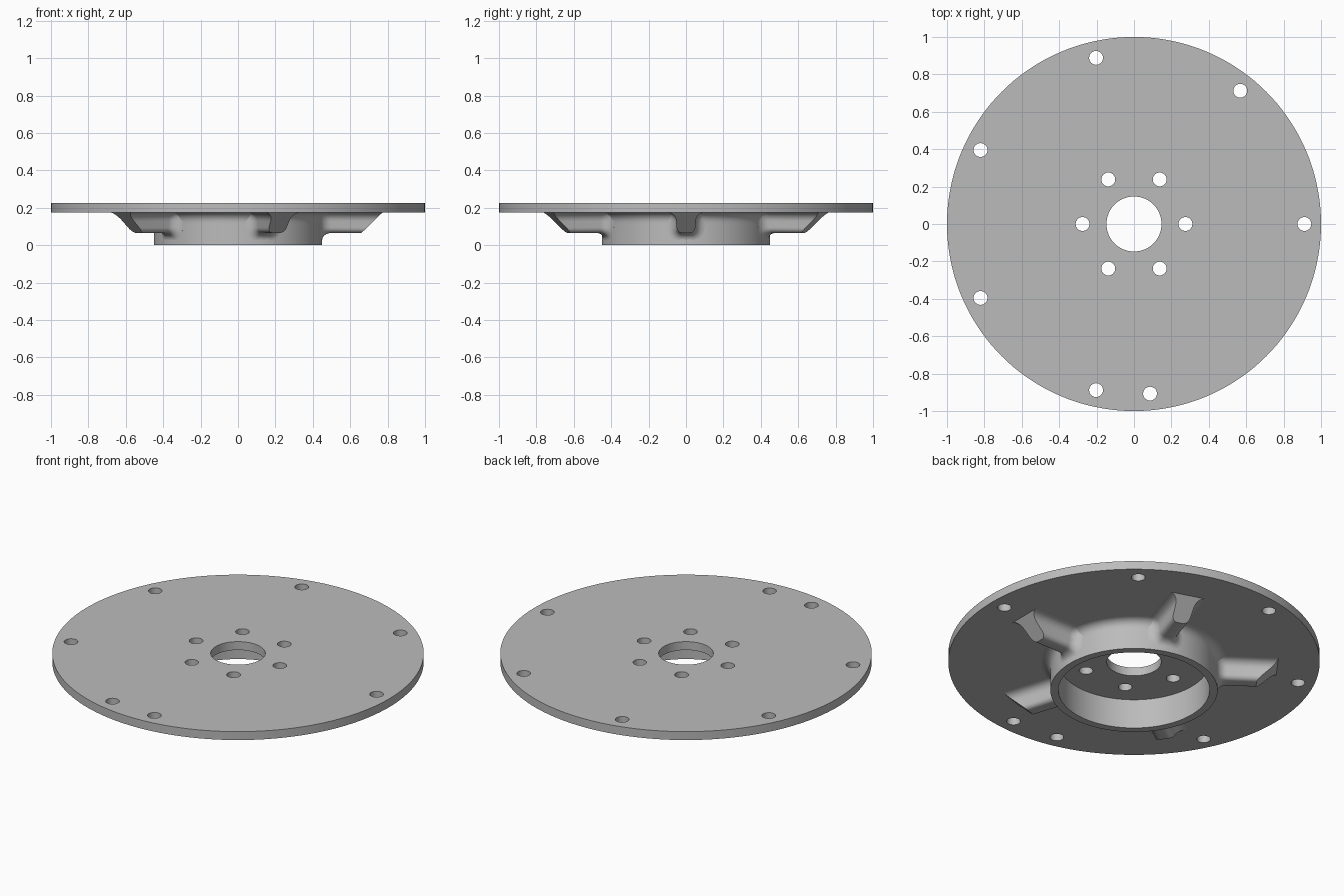
import bpy, bmesh, math
from math import cos, sin, pi, sqrt, radians

default = bpy.data.objects.get("Cube")
if default:
    bpy.data.objects.remove(default, do_unlink=True)

RING_R, RING_INNER = 0.45, 0.407
DISC_LOW, DISC_TOP = 0.175, 0.225
FILLET = 0.05
RIB_LOW = 0.065

metal = bpy.data.materials.new("plain grey metal")
metal.use_nodes = True
metal.diffuse_color = (0.5, 0.5, 0.5, 1)
metal.node_tree.nodes["Principled BSDF"].inputs["Base Color"].default_value = (0.5, 0.5, 0.5, 1)


def make_object(name, bm):
    bmesh.ops.recalc_face_normals(bm, faces=bm.faces[:])
    mesh = bpy.data.meshes.new(name)
    bm.to_mesh(mesh)
    bm.free()
    mesh.materials.append(metal)
    obj = bpy.data.objects.new(name, mesh)
    bpy.context.collection.objects.link(obj)
    return obj


def select_only(obj):
    bpy.ops.object.select_all(action='DESELECT')
    obj.select_set(True)
    bpy.context.view_layer.objects.active = obj


def bridge(bm, rows, closed_rows, closed_columns):
    """Quads between successive rows of vertices."""
    n, m = len(rows), len(rows[0])
    for i in range(n if closed_rows else n - 1):
        a, b = rows[i], rows[(i + 1) % n]
        for j in range(m if closed_columns else m - 1):
            k = (j + 1) % m
            bm.faces.new((a[j], a[k], b[k], b[j]))


def arc(cx, cz, r, start, end, steps):
    angles = [radians(start + (end - start) * i / steps) for i in range(steps + 1)]
    return [(cx + r * cos(a), cz + r * sin(a)) for a in angles]


# Disc and hub ring, turned from one profile with a fillet between them
profile = [(0.147, DISC_TOP), (0.147, DISC_LOW), (RING_INNER, DISC_LOW),
           (RING_INNER, 0), (RING_R, 0), (RING_R, 0.11)]
profile += arc(RING_R + FILLET, DISC_LOW - FILLET, FILLET, 180, 90, 6)
profile += [(RING_R + FILLET + 0.005, DISC_LOW), (1, DISC_LOW), (1, DISC_TOP)]
bm = bmesh.new()
SIDES = 144
turned = [[bm.verts.new((r * cos(2 * pi * i / SIDES), r * sin(2 * pi * i / SIDES), z))
           for r, z in profile] for i in range(SIDES)]
bridge(bm, turned, True, True)
flange = make_object("flange_disc_and_hub", bm)

# Bolt holes: six around the hub, seven near the rim with one out of step
holes = [(0.275, 60 * i) for i in range(6)]
holes += [(0.911, 360 / 7 * i) for i in range(6)] + [(0.911, 275.4)]
bm = bmesh.new()
for r, angle in holes:
    new = bmesh.ops.create_cone(bm, cap_ends=True, segments=32, radius1=0.037,
                                radius2=0.037, depth=0.15)["verts"]
    a = radians(angle)
    bmesh.ops.translate(bm, verts=new, vec=(r * cos(a), r * sin(a), 0.2))
cutter = make_object("bolt_hole_cutter", bm)
cutter.hide_render = True
select_only(flange)
cut = flange.modifiers.new("bolt_holes", 'BOOLEAN')
cut.operation, cut.solver, cut.object = 'DIFFERENCE', 'EXACT', cutter
bpy.ops.object.modifier_apply(modifier=cut.name)
bpy.data.objects.remove(cutter, do_unlink=True)

# Rib cross-section: rounded foot, upright side, flare into the disc
half = [(0, RIB_LOW)] + arc(0.02, RIB_LOW + 0.03, 0.03, -90, 0, 5)
half += arc(0.1, DISC_LOW - 0.048, 0.048, 180, 90, 6) + [(0.1, DISC_LOW + 0.004)]
section = [(-y, z) for y, z in reversed(half[1:])] + half


def make_rib(name, angle):
    bm = bmesh.new()
    rows = []
    distances = [-0.012] + [FILLET * (1 - cos(pi / 2 * i / 7)) for i in range(8)] + [None]
    for d in distances:
        row = []
        for y, z in section:
            if d is None:
                # sloping outer end
                x = 0.66 + (z - RIB_LOW) * 1.03
            else:
                # blend into the hub ring
                t = FILLET - max(d, 0)
                grow = FILLET - sqrt(max(FILLET ** 2 - t ** 2, 0))
                foot = max(0, 1 - (z - RIB_LOW) / 0.03)
                y += grow * max(-1, min(1, y / 0.05))
                z -= grow * 0.75 * foot
                x = sqrt(RING_R ** 2 - y ** 2) + d
            row.append(bm.verts.new((x, y, z)))
        rows.append(row)
    bridge(bm, rows, False, True)
    bm.faces.new(rows[0])
    bm.faces.new(rows[-1])
    rib = make_object(name, bm)
    rib.rotation_euler.z = angle
    return rib


# Five ribs evenly spaced under the disc
parts = [flange] + [make_rib(f"support_rib_{i + 1}", 2 * pi * i / 5) for i in range(5)]
for part in parts:
    select_only(part)
    bpy.ops.object.shade_smooth_by_angle(angle=radians(32))
